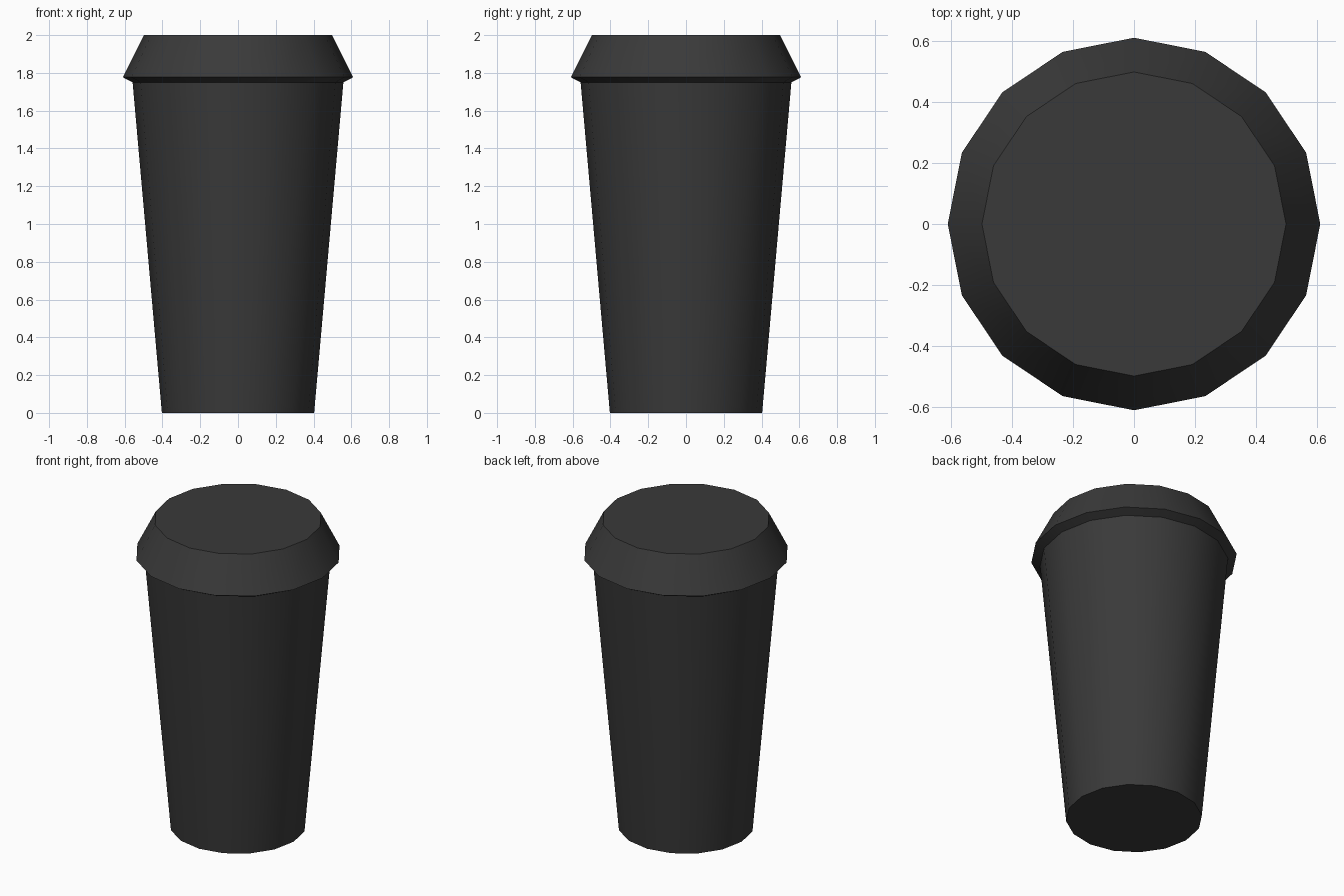
import bpy, bmesh, math

if "Cube" in bpy.data.objects:
    bpy.data.objects.remove(bpy.data.objects["Cube"])

SIDES = 16

mat = bpy.data.materials.new("dark_grey")
mat.diffuse_color = (0.042, 0.042, 0.042, 1)
mat.use_nodes = True
mat.node_tree.nodes["Principled BSDF"].inputs["Base Color"].default_value = mat.diffuse_color


def lathe(name, profile, cap_bottom=False, cap_top=False):
    """Revolve (radius, z) points into a 16-sided shell, smooth around the axis."""
    bm = bmesh.new()
    rings = []
    for r, z in profile:
        angles = [2 * math.pi * i / SIDES for i in range(SIDES)]
        rings.append([bm.verts.new((r * math.cos(a), r * math.sin(a), z)) for a in angles])
    for low, high in zip(rings, rings[1:]):
        for i in range(SIDES):
            j = (i + 1) % SIDES
            bm.faces.new((low[i], low[j], high[j], high[i]))
    if cap_bottom:
        bm.faces.new(rings[0][::-1])
    if cap_top:
        bm.faces.new(rings[-1])
    mesh = bpy.data.meshes.new(name)
    bm.to_mesh(mesh)
    bm.free()
    mesh.materials.append(mat)
    obj = bpy.data.objects.new(name, mesh)
    bpy.context.collection.objects.link(obj)
    bpy.ops.object.select_all(action='DESELECT')
    obj.select_set(True)
    bpy.context.view_layer.objects.active = obj
    bpy.ops.object.shade_smooth_by_angle(angle=math.radians(30))
    return obj


# Tapered cup body, closed at the base and covered by the lid
lathe("cup_body", [(0.403, 0.0), (0.558, 1.75)], cap_bottom=True)

# Lid: short flared underside, sloping skirt and flat top
lathe("lid", [(0.558, 1.75), (0.61, 1.777), (0.498, 2.0)], cap_top=True)
